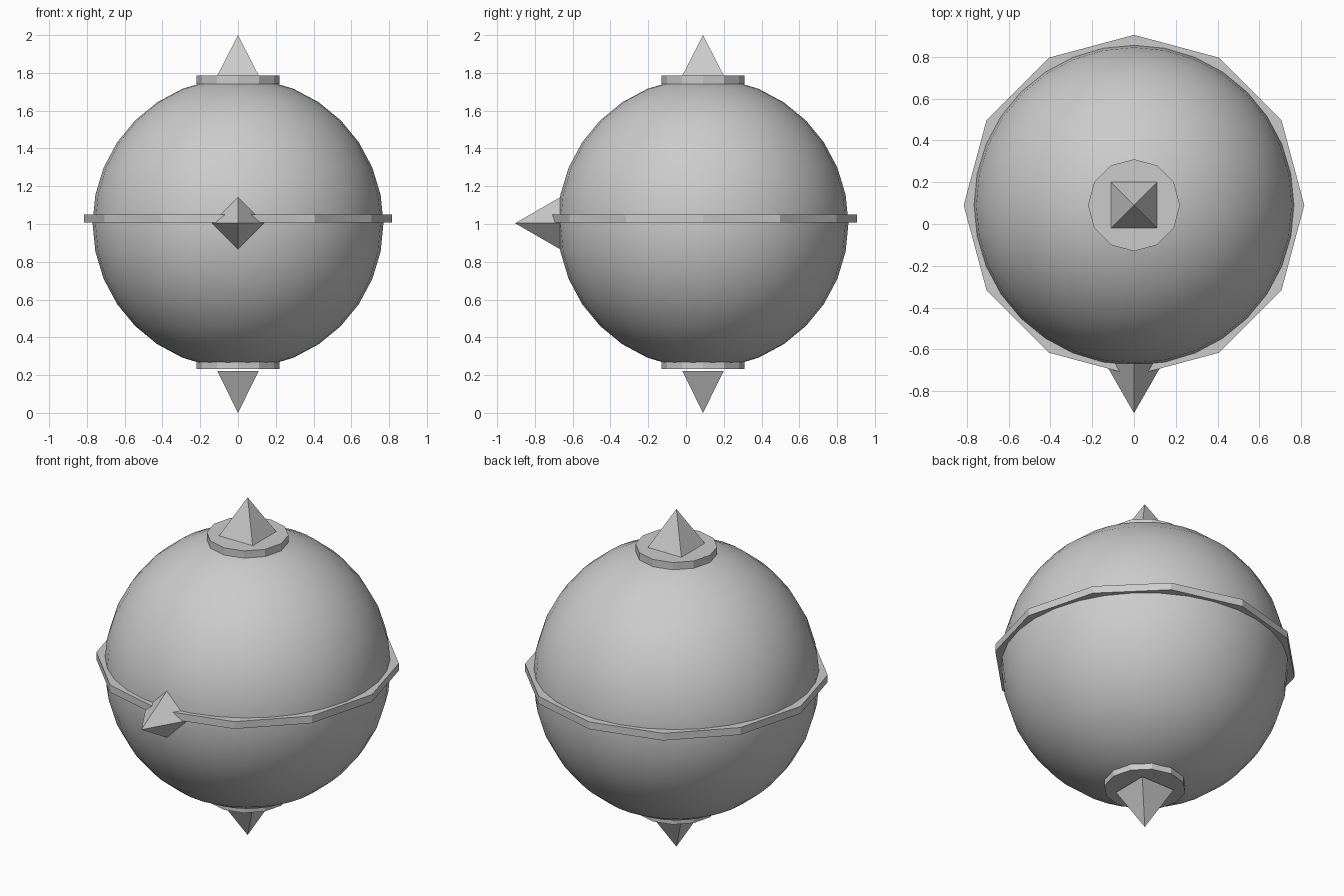
import bpy
import math

cube = bpy.data.objects.get("Cube")
if cube:
    bpy.data.objects.remove(cube, do_unlink=True)

CY, CZ = 0.09, 1.004   # centre of the ball

grey = bpy.data.materials.new("plain grey")
grey.use_nodes = True
colour = (0.6, 0.6, 0.6, 1)
grey.diffuse_color = colour
grey.node_tree.nodes["Principled BSDF"].inputs["Base Color"].default_value = colour


def finish(name):
    ob = bpy.context.object
    ob.name = name
    ob.data.materials.append(grey)
    return ob


def disc(name, radius, bottom, top):
    """Flat twelve-sided plate with a corner on the y axis."""
    bpy.ops.mesh.primitive_cylinder_add(
        vertices=12, radius=radius, depth=top - bottom,
        location=(0, CY, (bottom + top) / 2))
    return finish(name)


def spike(name, half_side, height, base, rotation, turn=math.pi / 4):
    """Square pyramid whose base centre sits at the given point."""
    bpy.ops.mesh.primitive_cone_add(
        vertices=4, radius1=half_side * math.sqrt(2), radius2=0, depth=height)
    ob = finish(name)
    for v in ob.data.vertices:
        x, y, z = v.co
        c, s = math.cos(turn), math.sin(turn)
        v.co = (x * c - y * s, x * s + y * c, z + height / 2)
    ob.location = base
    ob.rotation_euler = rotation
    return ob


# Smooth ball
bpy.ops.mesh.primitive_uv_sphere_add(
    segments=32, ring_count=16, radius=0.77, location=(0, CY, CZ))
finish("ball")
bpy.ops.object.shade_smooth()

# Belt around the middle and plates at both poles
disc("belt", 0.815, 1.007, 1.05)
disc("top_plate", 0.22, 1.742, 1.785)
disc("bottom_plate", 0.22, 0.233, 0.276)

# Spikes at the poles and on the front
spike("top_spike", 0.11, 0.215, (0, CY, 1.785), (0, 0, 0))
spike("bottom_spike", 0.11, 0.222, (0, CY, 0.222), (math.pi, 0, 0))
spike("front_spike", 0.11, 0.27, (0, -0.635, CZ), (math.pi / 2, 0, 0), 0)
